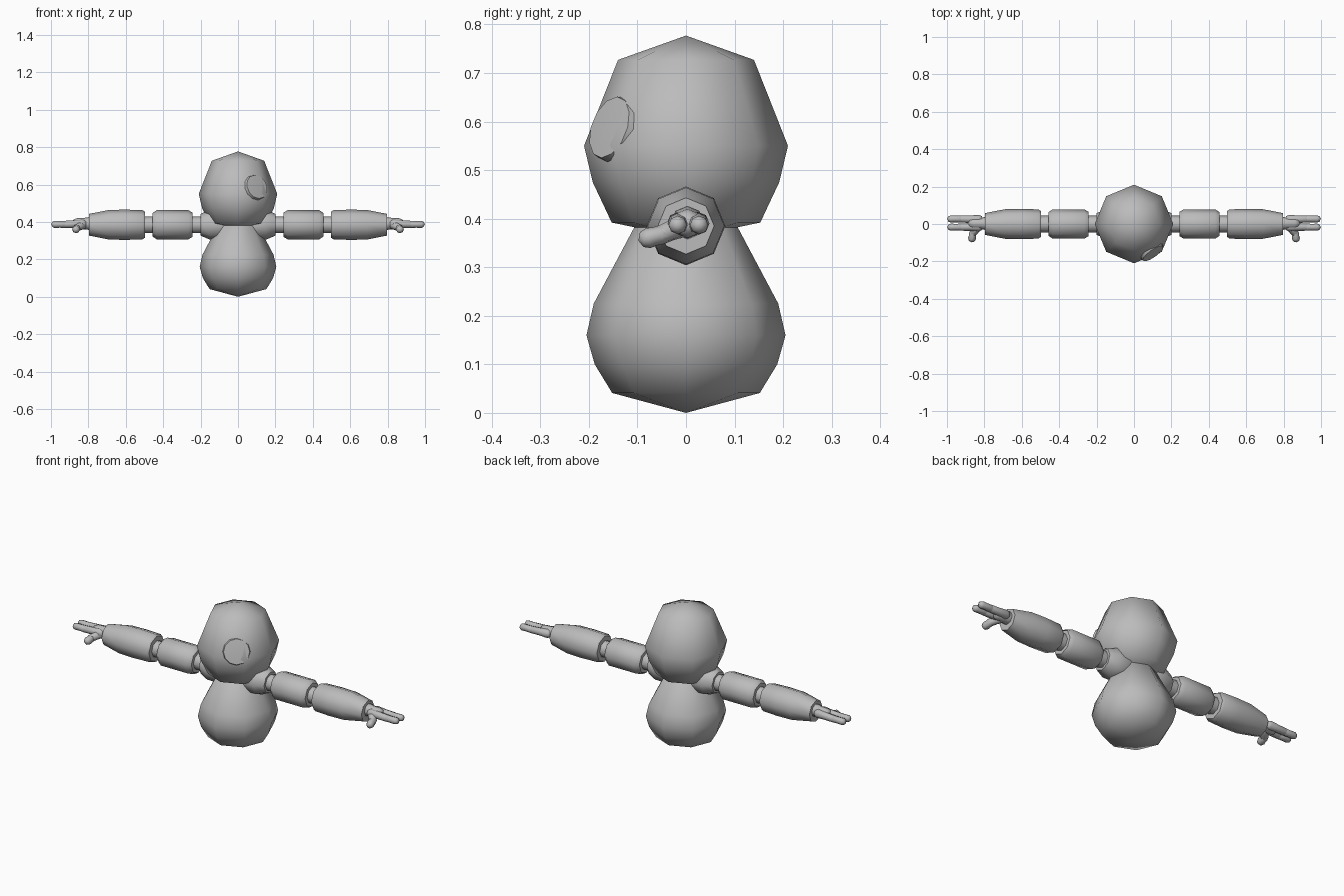
import bpy, bmesh, math
from mathutils import Vector, Matrix

if "Cube" in bpy.data.objects:
    bpy.data.objects.remove(bpy.data.objects["Cube"])

grey = bpy.data.materials.new("plain grey")
grey.diffuse_color = (0.5, 0.5, 0.5, 1)
grey.use_nodes = True
grey.node_tree.nodes["Principled BSDF"].inputs["Base Color"].default_value = grey.diffuse_color
AXIS_Z = 0.385


def finish(bm, name, angle=None):
    bmesh.ops.recalc_face_normals(bm, faces=bm.faces)
    me = bpy.data.meshes.new(name)
    bm.to_mesh(me)
    bm.free()
    me.materials.append(grey)
    ob = bpy.data.objects.new(name, me)
    bpy.context.collection.objects.link(ob)
    bpy.ops.object.select_all(action='DESELECT')
    ob.select_set(True)
    bpy.context.view_layer.objects.active = ob
    if angle is None:
        bpy.ops.object.shade_smooth()
    else:
        bpy.ops.object.shade_smooth_by_angle(angle=math.radians(angle))
    return ob


def lathe(bm, profile, sides, matrix=Matrix()):
    """Revolve (radius, height) points around local z; radius 0 makes a pole."""
    rings = []
    for r, h in profile:
        n = sides if r > 0 else 1
        rings.append([bm.verts.new(matrix @ Vector((r * math.cos(math.tau * i / sides),
                                                    r * math.sin(math.tau * i / sides), h)))
                      for i in range(n)])
    for a, b in zip(rings, rings[1:]):
        for i in range(sides):
            quad = [a[i % len(a)], a[(i + 1) % len(a)], b[(i + 1) % len(b)], b[i % len(b)]]
            bm.faces.new(list(dict.fromkeys(quad)))


def finger(bm, start, end, r0, r1):
    """Tapered rounded capsule between two points."""
    a, b = Vector(start), Vector(end)
    d = b - a
    n = d.length
    m = Matrix.Translation(a) @ d.to_track_quat('Z', 'Y').to_matrix().to_4x4()
    lathe(bm, [(0, -r0), (r0 * .75, -r0 * .65), (r0, 0), ((r0 + r1) * .47, n * .5),
               (r1, n), (r1 * .75, n + r1 * .65), (0, n + r1)], 8, m)


# Body: pear-shaped, eight sided
bm = bmesh.new()
lathe(bm, [(0, 0), (.152, .041), (.188, .10), (.205, .16), (.19, .225),
           (.105, .385), (0, .43)], 8)
finish(bm, "body")

# Head
bm = bmesh.new()
lathe(bm, [(0, .36), (.153, .392), (.192, .475), (.21, .55), (.14, .727), (0, .777)], 8)
finish(bm, "head")

# Round patch on one side of the face
bm = bmesh.new()
n = Vector((.55, -.78, .30)).normalized()
m = Matrix.Translation((.100, -.155, .587)) @ n.to_track_quat('Z', 'Y').to_matrix().to_4x4()
lathe(bm, [(0, -.012), (.07, -.012), (.066, .004), (0, .009)], 12, m)
finish(bm, "face_patch", 40)

# Arm sections as (radius, distance along the arm)
SECTIONS = {
    "shoulder": [(0, .02), (.06, .02), (.08, .09), (.08, .15), (.058, .2), (0, .2)],
    "shoulder_joint": [(0, .19), (.045, .19), (.045, .25), (0, .25)],
    "upper_arm": [(0, .242), (.064, .242), (.078, .265), (.078, .435), (.064, .456), (0, .456)],
    "elbow_joint": [(0, .44), (.045, .44), (.045, .51), (0, .51)],
    "forearm": [(0, .498), (.07, .498), (.078, .512), (.081, .6), (.079, .69),
                (.058, .797), (0, .797)],
}

for side, label in ((1, "right"), (-1, "left")):
    along = Matrix.Translation((0, 0, AXIS_Z)) @ Matrix.Rotation(side * math.pi / 2, 4, 'Y')
    for name, profile in SECTIONS.items():
        bm = bmesh.new()
        lathe(bm, profile, 8, along)
        finish(bm, f"{label}_{name}", 46)

    # Hand: wrist and palm, two jointed fingers, thumb
    bm = bmesh.new()
    finger(bm, (side * .78, .003, .392), (side * .86, .003, .39), .036, .03)
    for y in (-.017, .027):
        finger(bm, (side * .83, y * .9, .39), (side * .925, y, .387), .024, .019)
        finger(bm, (side * .925, y, .387), (side * .98, y, .387), .019, .019)
    finger(bm, (side * .83, -.01, .385), (side * .862, -.05, .367), .025, .02)
    finger(bm, (side * .862, -.05, .367), (side * .866, -.078, .36), .02, .021)
    finish(bm, f"{label}_hand", 60)
